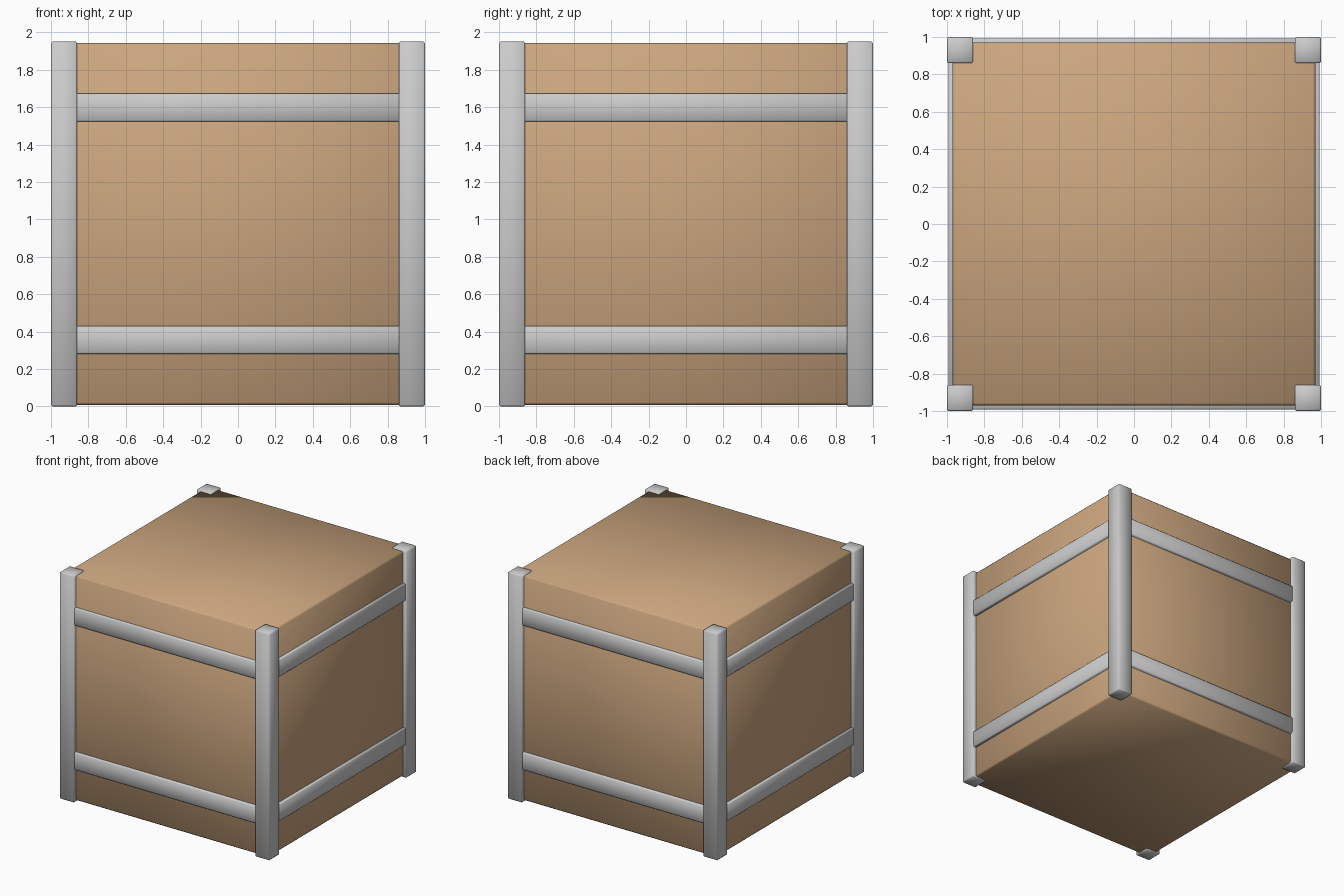
import bpy, bmesh
from mathutils import Vector

if "Cube" in bpy.data.objects:
    bpy.data.objects.remove(bpy.data.objects["Cube"])


def bevel_box(name, lo, hi, bevel, material=None):
    """Smooth-shaded box between two corners with chamfered edges."""
    lo, hi = Vector(lo), Vector(hi)
    size, mid = hi - lo, (lo + hi) / 2
    bm = bmesh.new()
    bmesh.ops.create_cube(bm, size=1)
    bmesh.ops.scale(bm, vec=size, verts=bm.verts)
    bmesh.ops.bevel(bm, geom=bm.edges[:], offset=bevel, segments=1,
                    profile=0.5, affect='EDGES')
    for f in bm.faces:
        f.smooth = True
    mesh = bpy.data.meshes.new(name)
    bm.to_mesh(mesh)
    bm.free()
    obj = bpy.data.objects.new(name, mesh)
    obj.location = mid
    bpy.context.collection.objects.link(obj)
    if material:
        mesh.materials.append(material)
    return obj


brown = bpy.data.materials.new("brown_panel")
brown.diffuse_color = (0.60, 0.38, 0.21, 1)
brown.use_nodes = True
brown.node_tree.nodes["Principled BSDF"].inputs["Base Color"].default_value = brown.diffuse_color

H = 1.95      # overall height
POST = 0.14   # post width
RAIL = 0.15   # rail height

# Brown crate body
bevel_box("crate_body", (-0.97, -0.97, 0.008), (0.97, 0.97, H - 0.008), 0.013, brown)

# Four corner posts
for sx, x in (("left", -1), ("right", 1 - POST)):
    for sy, y in (("front", -1), ("back", 1 - POST)):
        bevel_box(f"{sy}_{sx}_post", (x, y, 0), (x + POST, y + POST, H), 0.008)

# Upper and lower rails on all four sides
L, OUT, IN = 0.88, 0.993, 0.90
for level, z in (("lower", 0.28), ("upper", 1.522)):
    for side, a, b in (("front", (-L, -OUT), (L, -IN)), ("back", (-L, IN), (L, OUT)),
                       ("left", (-OUT, -L), (-IN, L)), ("right", (IN, -L), (OUT, L))):
        bevel_box(f"{level}_{side}_rail", (*a, z), (*b, z + RAIL), 0.008)
